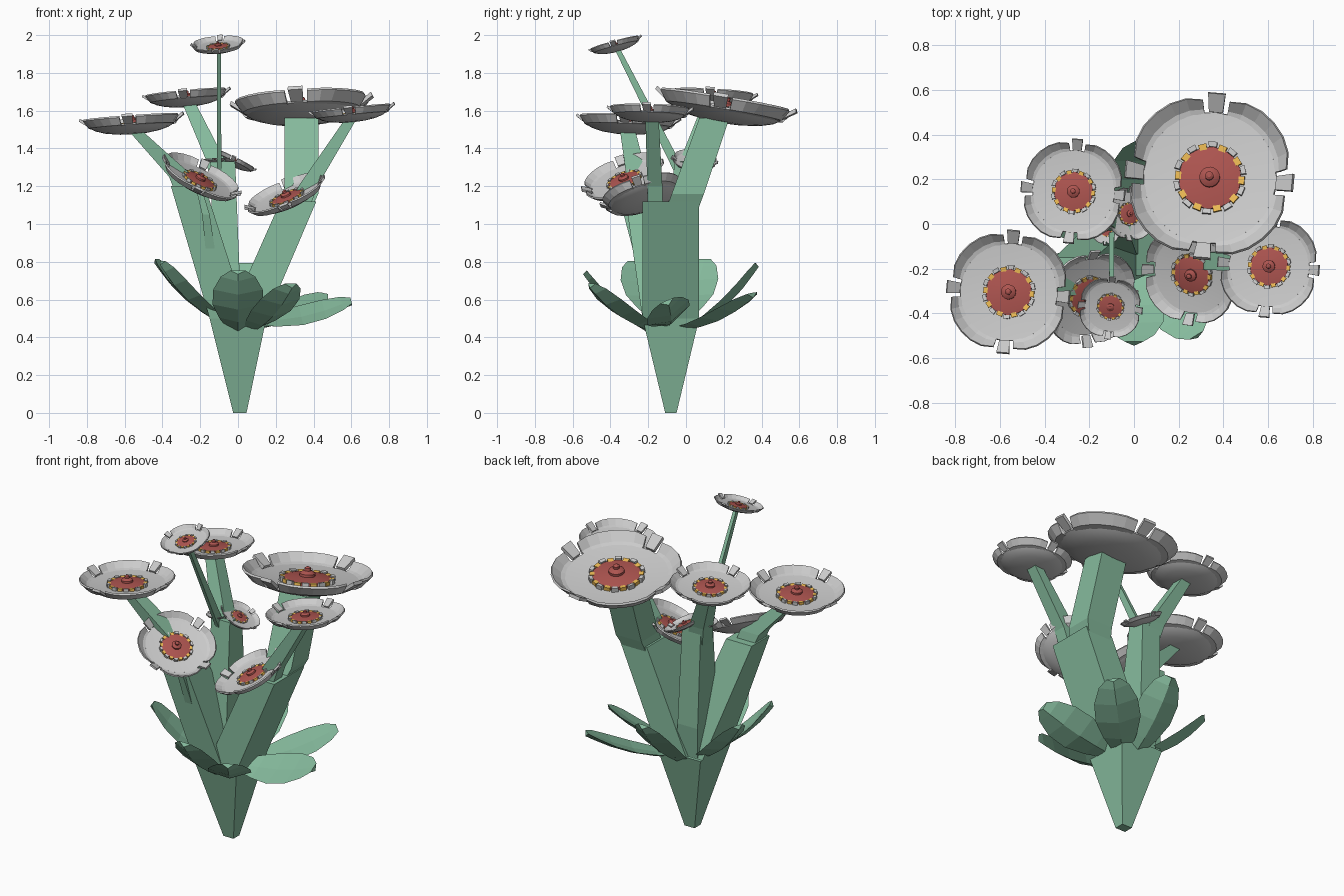
import bpy, bmesh
from math import sin, cos, pi, radians
from mathutils import Vector, Matrix

if "Cube" in bpy.data.objects:
    bpy.data.objects.remove(bpy.data.objects["Cube"])


def material(name, rgb):
    m = bpy.data.materials.new(name)
    m.diffuse_color = (*rgb, 1)
    m.use_nodes = True
    m.node_tree.nodes["Principled BSDF"].inputs["Base Color"].default_value = m.diffuse_color
    return m


GREEN = material("leaf_green", (0.24, 0.50, 0.34))
RED = material("flower_red", (0.42, 0.09, 0.08))
YELLOW = material("stamen_yellow", (0.85, 0.50, 0.09))


def make(name, bm, mat=None, matrix=None, smooth=False):
    bmesh.ops.recalc_face_normals(bm, faces=bm.faces)
    me = bpy.data.meshes.new(name)
    bm.to_mesh(me)
    bm.free()
    ob = bpy.data.objects.new(name, me)
    bpy.context.collection.objects.link(ob)
    if mat:
        me.materials.append(mat)
    if matrix:
        ob.matrix_world = matrix
    if smooth:
        bpy.ops.object.select_all(action='DESELECT')
        ob.select_set(True)
        bpy.context.view_layer.objects.active = ob
        bpy.ops.object.shade_smooth_by_angle(angle=radians(30))
    return ob


def skin(bm, rings):
    """Join successive closed rings of points and cap both ends."""
    vs = [[bm.verts.new(p) for p in r] for r in rings]
    n = len(vs[0])
    for a, b in zip(vs, vs[1:]):
        for i in range(n):
            bm.faces.new((a[i], a[(i + 1) % n], b[(i + 1) % n], b[i]))
    bm.faces.new(vs[0])
    bm.faces.new(vs[-1])


def branch(name, *nodes):
    """Four-sided tapering branch; node = x, y, z, half width x, half width y."""
    bm = bmesh.new()
    skin(bm, [[(x + a * sx, y + b * sy, z) for a, b in ((-1, -1), (1, -1), (1, 1), (-1, 1))]
              for x, y, z, sx, sy in nodes])
    make(name, bm, GREEN)


def lathe(bm, profile, n=24):
    skin(bm, [[(r * cos(2 * pi * i / n), r * sin(2 * pi * i / n), z) for i in range(n)]
              for r, z in profile])


def arc_plate(bm, mid, half, profile, steps, taper=0):
    """Radial (r, z) section swept over a partial arc; taper shortens its ends."""
    rings = []
    for i in range(steps + 1):
        u = 2 * i / steps - 1
        a, r0 = mid + half * u, profile[0][0]
        k = 1 - taper * abs(u) ** 3
        rings.append([((r0 + (r - r0) * k) * cos(a), (r0 + (r - r0) * k) * sin(a), z) for r, z in profile])
    skin(bm, rings)


def flower(label, pos, normal, size, spin=-5):
    rot = Vector((0, 0, 1)).rotation_difference(Vector(normal)).to_matrix().to_4x4()
    mw = Matrix.Translation(pos) @ rot @ Matrix.Rotation(radians(spin), 4, 'Z') @ Matrix.Scale(size, 4)
    # shallow dish
    bm = bmesh.new()
    lathe(bm, [(.02, -.17), (.28, -.155), (.52, -.12), (.70, -.065), (.79, -.01),
               (.78, .02), (.50, -.01), (.2, -.02)])
    make(label + "_dish", bm, None, mw, True)
    # four wide petals and four narrow tabs around the rim
    bm = bmesh.new()
    for k in range(4):
        arc_plate(bm, k * pi / 2 + pi / 4, radians(35),
                  [(.75, -.03), (.86, -.01), (.99, .13), (.97, .16), (.84, .04), (.75, .01)], 6, .3)
        arc_plate(bm, k * pi / 2, radians(6),
                  [(.80, .0), (1.0, .14), (.98, .19), (.78, .05)], 1)
    make(label + "_petals", bm, None, mw)
    # red centre with stepped knob
    bm = bmesh.new()
    lathe(bm, [(.37, -.03), (.37, .03), (.30, .045), (.12, .06), (.12, .10), (.08, .13),
               (.05, .14), (.05, .18), (.02, .20)], 16)
    make(label + "_centre", bm, RED, mw, True)
    # alternating yellow and grey teeth
    for part, mat, off, lo, hi, top in (("_stamens", YELLOW, 0, .33, .41, .045),
                                        ("_teeth", None, .5, .37, .43, .06)):
        bm = bmesh.new()
        for k in range(10):
            arc_plate(bm, (k + off) * pi / 5, radians(7),
                      [(lo, -.01), (hi, -.02), (hi, top), (lo, top - .01)], 1)
        make(label + part, bm, mat, mw)


def leaf(name, root, tip, width, roll=0):
    root, tip = Vector(root), Vector(tip)
    d = tip - root
    side = Matrix.Rotation(radians(roll), 3, d) @ d.cross(Vector((0, 0, 1))).normalized()
    up = side.cross(d).normalized()
    rings = []
    for t, w in ((0, .45), (.2, .75), (.45, 1), (.7, .97), (.9, .68), (1, .3)):
        c = root + d * t - up * (.03 * sin(pi * t))
        h = width * w / 2
        rings.append([c - side * h + up * .015 * w, c - up * .022, c + side * h + up * .015 * w, c + up * .006])
    bm = bmesh.new()
    skin(bm, rings)
    make(name, bm, GREEN)


# trunk and three main limbs
branch("trunk", (.01, -.08, 0, .035, .03), (0, -.08, .5, .15, .15))
branch("right_limb", (.03, -.08, .42, .09, .12), (.05, -.08, .5, .10, .15), (.32, -.08, 1.12, .095, .15))
branch("left_limb", (-.03, -.08, .42, .09, .12), (-.05, -.09, .5, .10, .14), (-.265, -.24, 1.2, .09, .09))
branch("middle_limb", (-.03, -.06, .42, .08, .1), (-.06, -.03, .7, .07, .1), (-.08, 0, 1.33, .065, .06))

# stems to each flower
branch("big_stem", (.31, -.02, 1.08, .08, .085), (.335, .01, 1.16, .09, .085), (.335, .15, 1.56, .09, .08))
branch("left_stem", (-.245, -.24, 1.1, .06, .06), (-.3, -.26, 1.25, .065, .055), (-.55, -.31, 1.5, .035, .04))
branch("upper_stem", (-.09, -.01, 1.2, .05, .05), (-.12, .02, 1.34, .05, .05), (-.26, .13, 1.64, .035, .04))
branch("right_stem", (.29, -.16, 1.0, .06, .04), (.37, -.165, 1.2, .05, .04), (.6, -.18, 1.56, .03, .035))
branch("top_stem", (-.1, -.02, 1.25, .012, .03), (-.1, -.36, 1.92, .01, .015))
branch("front_left_stem", (-.12, -.2, .65, .03, .025), (-.17, -.31, 1.05, .02, .02), (-.21, -.32, 1.2, .015, .015))
branch("front_right_stem", (.25, -.14, .9, .03, .03), (.27, -.21, 1.12, .02, .02))
branch("inner_stem", (-.07, .0, 1.2, .02, .02), (-.03, .04, 1.32, .012, .012))

# flower heads
flower("big_flower", (.34, .205, 1.598), (-.05, .17, 1), .382)
flower("left_flower", (-.56, -.305, 1.522), (-.07, .04, 1), .28)
flower("upper_flower", (-.27, .145, 1.66), (-.09, .06, 1), .237)
flower("right_flower", (.605, -.19, 1.578), (-.1, .03, 1), .232)
flower("top_flower", (-.105, -.37, 1.937), (-.09, -.27, 1), .147)
flower("front_left_flower", (-.205, -.325, 1.228), (.5, -.38, 1), .232, 0)
flower("front_right_flower", (.26, -.225, 1.137), (-.43, -.3, 1), .232)
flower("inner_flower", (-.022, .045, 1.325), (.5, .1, 1), .125)
flower("tiny_flower", (-.125, -.03, 1.335), (-.05, .05, 1), .065)

# ring of leaves around the trunk
for i, (root, tip, w, roll) in enumerate([
        ((0, -.2, .45), (0, -.53, .75), .27, 0),
        ((.08, -.18, .45), (.28, -.5, .68), .25, 0),
        ((.11, -.1, .48), (.6, -.1, .59), .25, 25),
        ((.09, 0, .46), (.45, .35, .63), .26, 8),
        ((.02, .03, .46), (.04, .37, .79), .26, 0),
        ((-.1, -.02, .5), (-.43, .1, .81), .23, 0),
        ((-.1, -.15, .5), (-.4, -.28, .80), .23, 0)]):
    leaf(f"leaf_{i + 1}", root, tip, w, roll)
